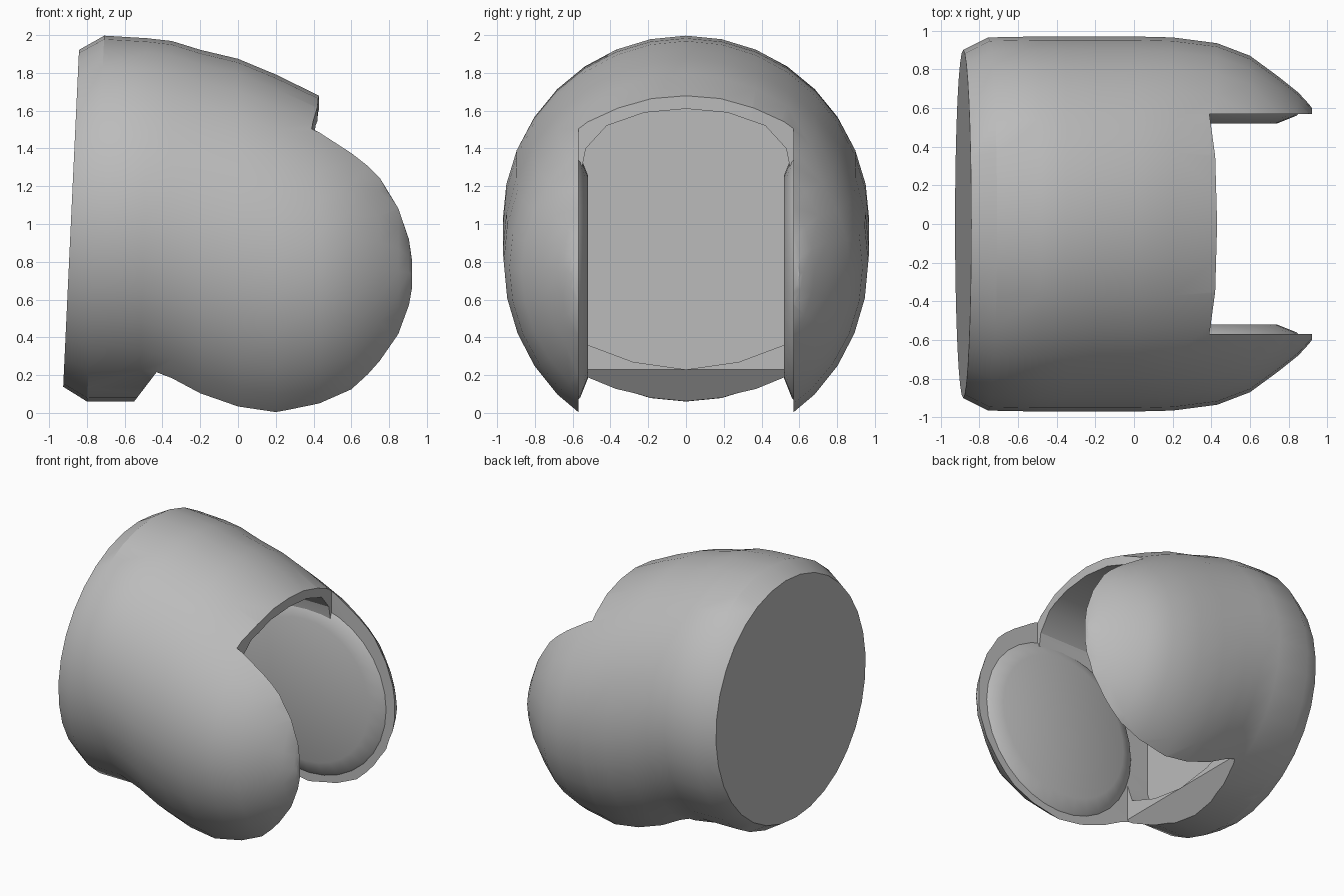
import bpy, bmesh, math
from mathutils import Matrix

cube = bpy.data.objects.get("Cube")
if cube:
    bpy.data.objects.remove(cube, do_unlink=True)

grey = bpy.data.materials.new("plain grey")
grey.use_nodes = True
COLOUR = (0.5, 0.5, 0.5, 1)
grey.diffuse_color = COLOUR
grey.node_tree.nodes["Principled BSDF"].inputs["Base Color"].default_value = COLOUR

EDGE = 0.57   # half width of the gap between the two cheeks
SEG = 32


def make_object(name, bm):
    bmesh.ops.recalc_face_normals(bm, faces=bm.faces)
    mesh = bpy.data.meshes.new(name)
    bm.to_mesh(mesh)
    bm.free()
    mesh.materials.append(grey)
    obj = bpy.data.objects.new(name, mesh)
    bpy.context.collection.objects.link(obj)
    return obj


def loft(name, rings):
    """Skin closed rings of points and cap both ends."""
    bm = bmesh.new()
    rows = [[bm.verts.new(p) for p in ring] for ring in rings]
    n = len(rows[0])
    for a, b in zip(rows, rows[1:]):
        for i in range(n):
            j = (i + 1) % n
            bm.faces.new((a[i], a[j], b[j], b[i]))
    bm.faces.new(rows[0])
    bm.faces.new(rows[-1])
    return make_object(name, bm)


def mirrored(half):
    """Complete a half outline given as (side, other) pairs."""
    return half + [(-s, t) for s, t in reversed(half) if s > 0]


# Outer form: station x, half width, top and bottom height at the cheek edge
stations = [
    (-0.885, 0.90, 1.72, 0.34), (-0.755, 0.965, 1.81, 0.247),
    (-0.5, 0.97, 1.80, 0.245), (-0.35, 0.97, 1.78, 0.18),
    (-0.2, 0.97, 1.73, 0.10), (0.0, 0.97, 1.68, 0.03),
    (0.2, 0.965, 1.60, 0.0), (0.43, 0.935, 1.49, 0.045),
    (0.6, 0.87, 1.38, 0.12), (0.75, 0.76, 1.25, 0.27),
    (0.85, 0.68, 1.08, 0.42), (0.905, 0.62, 0.92, 0.57),
    (0.92, 0.60, 0.82, 0.65),
]


def section(x, w, top, bottom):
    mid = (top + bottom) / 2
    half = (top - mid) / math.sqrt(1 - (EDGE / w) ** 2)
    lean = 0.047 if x < -0.7 else 0.02 if x < -0.4 else 0
    ring = []
    for i in range(SEG):
        a = 2 * math.pi * i / SEG
        z = mid + half * math.cos(a)
        ring.append((x + lean * (z - 1), w * math.sin(a), z))
    return ring


shell = loft("joint_shell", [section(*s) for s in stations])

# Cavity with an arched roof
arch = [(0, 1.61), (0.22, 1.59), (0.42, 1.52), (0.53, 1.40), (EDGE, 1.2)]
hollow = mirrored(arch + [(EDGE, 0.5), (0.52, 0.36), (0.28, 0.27), (0, 0.23)])
cavity = loft("cavity_cutter", [[(x, y, z) for y, z in hollow] for x in (-0.6, 0.6)])

# Gap below, with a slanted lip on the cup
lip = [(-0.54, -0.8), (-0.55, 0.06), (-0.42, 0.23), (-0.42, 0.6), (0.6, 0.6), (0.6, -0.8)]
lower = loft("lower_cutter", [[(x, y, z) for x, z in lip] for y in (-EDGE, EDGE)])

# Gap in front, with a bowed edge on the hood
brow = mirrored([(0, 0.43), (0.35, 0.42), (EDGE, 0.39), (EDGE, 1.3), (0, 1.3)])
front = loft("front_cutter", [[(x, y, z) for y, x in brow] for z in (-0.9, 2.6)])

bpy.context.view_layer.objects.active = shell
for cutter in (cavity, lower, front):
    mod = shell.modifiers.new(cutter.name, 'BOOLEAN')
    mod.operation = 'DIFFERENCE'
    mod.solver = 'EXACT'
    mod.object = cutter
    bpy.ops.object.modifier_apply(modifier=mod.name)
    bpy.data.objects.remove(cutter, do_unlink=True)

# Raised bevelled pads on the inner faces of the cheeks
parts = [shell]
for name, side in (("left_cheek_pad", -1), ("right_cheek_pad", 1)):
    rings = []
    for r, y in ((0.66, EDGE + 0.01), (0.64, EDGE - 0.01), (0.54, 0.52)):
        rings.append([(0.2 + r * math.cos(2 * math.pi * i / SEG), side * y,
                       0.72 + r * math.sin(2 * math.pi * i / SEG)) for i in range(SEG)])
    parts.append(loft(name, rings))

bpy.ops.object.select_all(action='DESELECT')
for obj in parts:
    obj.select_set(True)
bpy.ops.object.shade_smooth_by_angle(angle=math.radians(30))
